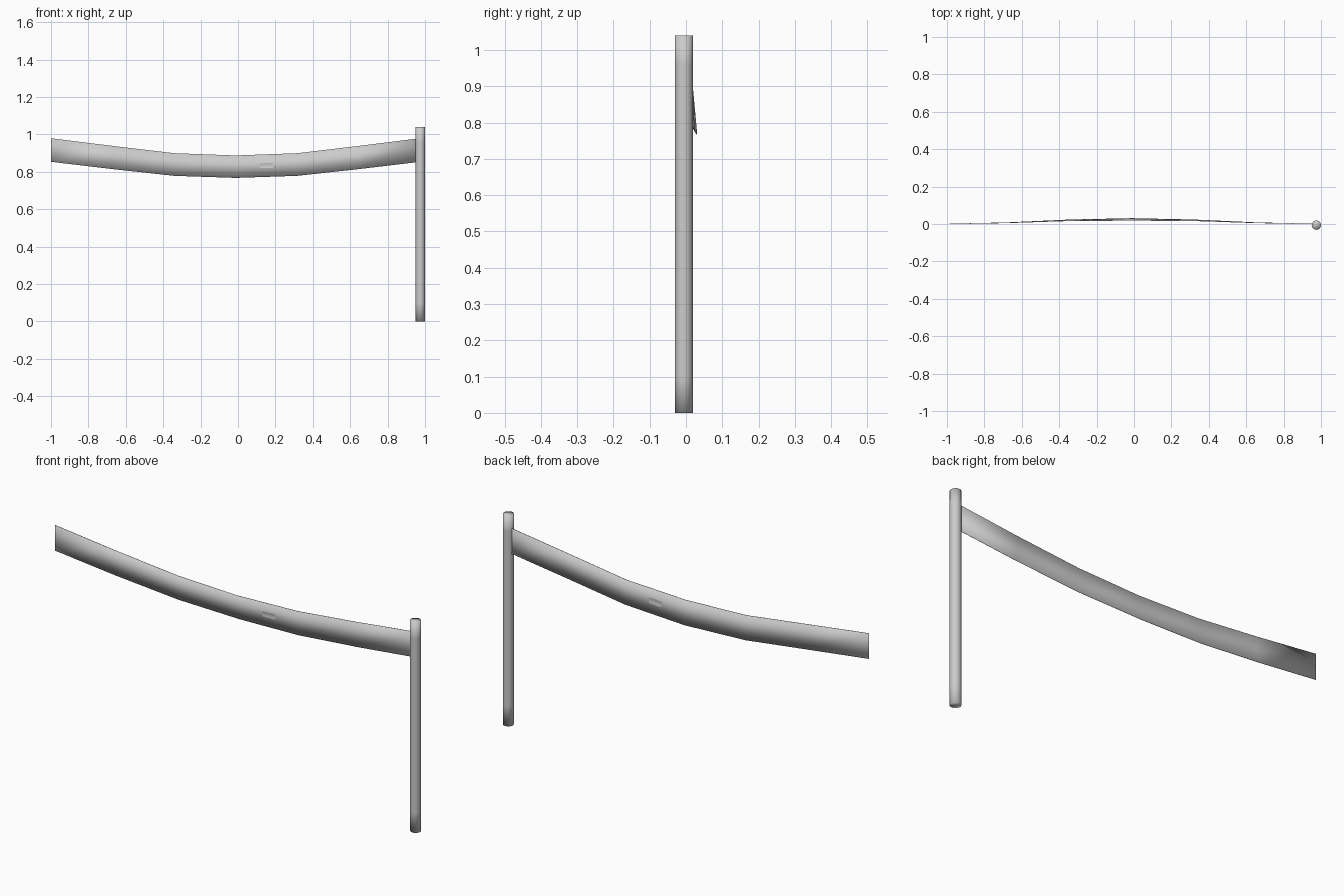
import bpy, bmesh, math

if "Cube" in bpy.data.objects:
    bpy.data.objects.remove(bpy.data.objects["Cube"])


def finish(name, bm):
    bmesh.ops.recalc_face_normals(bm, faces=bm.faces)
    for f in bm.faces:
        f.smooth = True
    mesh = bpy.data.meshes.new(name)
    bm.to_mesh(mesh)
    bm.free()
    obj = bpy.data.objects.new(name, mesh)
    bpy.context.collection.objects.link(obj)
    return obj


def loft(name, rings):
    """Bridge equal-length closed rings and cap both ends."""
    bm = bmesh.new()
    loops = [[bm.verts.new(p) for p in ring] for ring in rings]
    n = len(loops[0])
    for a, b in zip(loops, loops[1:]):
        for i in range(n):
            j = (i + 1) % n
            bm.faces.new((a[i], a[j], b[j], b[i]))
    bm.faces.new(loops[0])
    bm.faces.new(loops[-1])
    return finish(name, bm)


# Upright post, softly shaded toward its flat ends
POST_X, POST_Y, R, SIDES = 0.975, -0.006, 0.025, 16
loft("post", [[(POST_X + R * math.cos(2 * math.pi * i / SIDES),
                POST_Y + R * math.sin(2 * math.pi * i / SIDES), z)
               for i in range(SIDES)]
              for z in (0, 0.1, 0.96, 1.04)])

# Sagging tape: half profile from the middle outward (y top, y bottom, z top, z bottom)
half = [(0.019, 0.030, 0.887, 0.767),
        (0.017, 0.023, 0.899, 0.778),
        (0.006, 0.008, 0.938, 0.814),
        (0.000, 0.000, 0.979, 0.853)]
STEP, MID, T = 0.329, -0.0125, 0.001
rings = []
for k in range(-3, 4):
    yt, yb, zt, zb = half[abs(k)]
    x = MID + k * STEP
    rings.append([(x, yt - T, zt), (x, yt + T, zt), (x, yb + T, zb), (x, yb - T, zb)])
loft("tape", rings)
